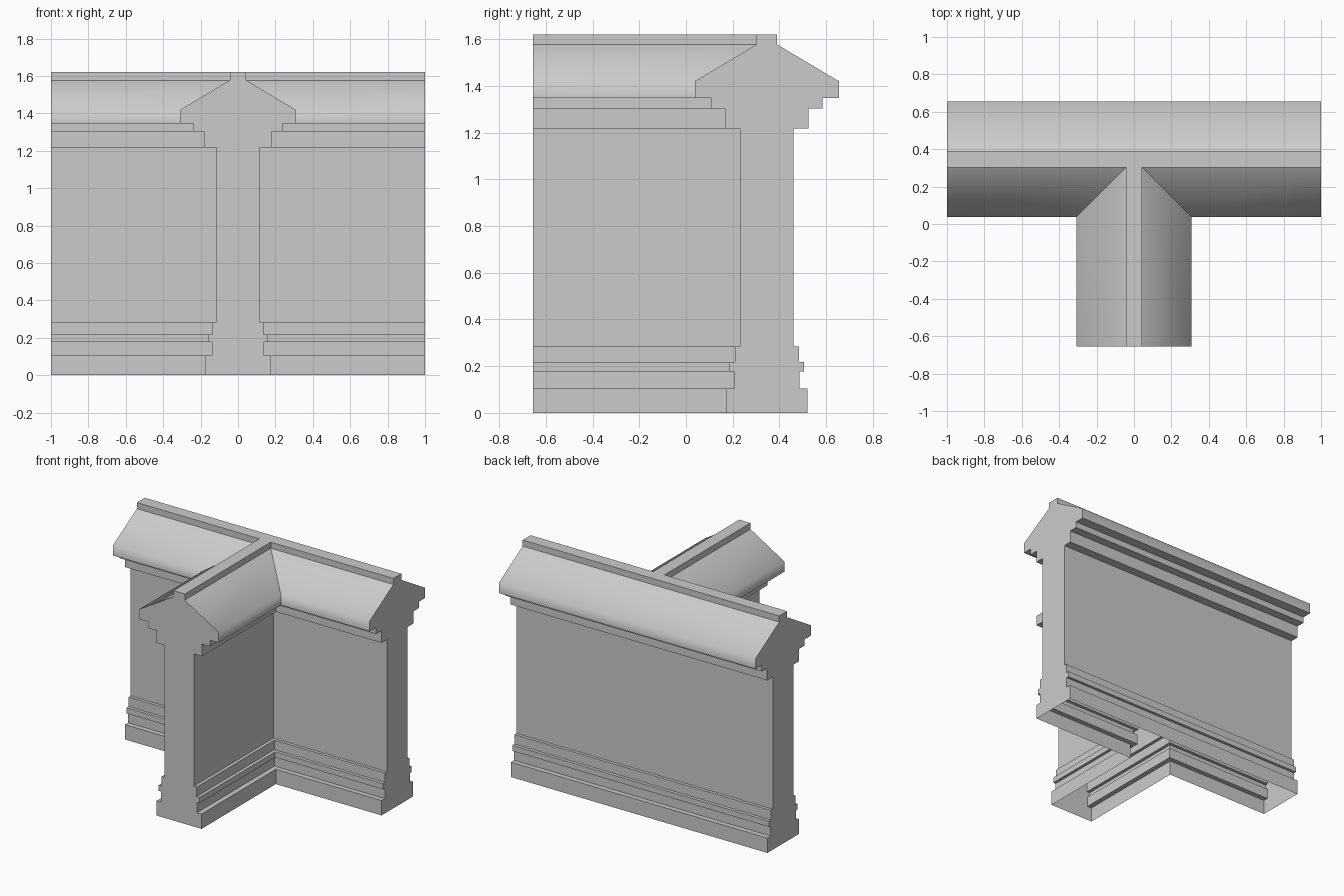
import bpy, bmesh

cube = bpy.data.objects.get("Cube")
if cube:
    bpy.data.objects.remove(cube, do_unlink=True)

# Stone colour
stone = bpy.data.materials.new("grey_stone")
stone.use_nodes = True
colour = (0.6, 0.6, 0.6, 1.0)
stone.diffuse_color = colour
stone.node_tree.nodes["Principled BSDF"].inputs["Base Color"].default_value = colour

CENTRE_Y = 0.346    # centre line of the long wall
STEM_END = -0.655   # front end of the short wall
EAVE_Z = 1.42       # soft edge where the coping slope meets its fascia

# Half-thickness and height, from plinth to ridge
profile = [
    (0.175, 0), (0.175, 0.105),
    (0.14, 0.105), (0.14, 0.178),
    (0.16, 0.178), (0.16, 0.218),
    (0.137, 0.218), (0.137, 0.285),
    (0.115, 0.285), (0.115, 1.217),
    (0.178, 1.217), (0.178, 1.303),
    (0.239, 1.303), (0.239, 1.347),
    (0.308, 1.347), (0.308, EAVE_Z),
    (0.044, 1.577), (0.044, 1.62),
]


def t_outline(d):
    """T-shaped plan of a wall with half-thickness d, anticlockwise."""
    back, front = CENTRE_Y + d, CENTRE_Y - d
    return [(1, back), (-1, back), (-1, front), (-d, front),
            (-d, STEM_END), (d, STEM_END), (d, front), (1, front)]


bm = bmesh.new()
rings = [[bm.verts.new((x, y, z)) for x, y in t_outline(d)] for d, z in profile]

# Moulded wall sides, mitred at the inner corners
for low, high in zip(rings, rings[1:]):
    for i in (0, 2, 3, 5, 6):
        bm.faces.new((low[i], low[i + 1], high[i + 1], high[i]))

# Flat wall ends
for i in (1, 4, 7):
    j = (i + 1) % len(rings[0])
    bm.faces.new([r[j] for r in rings] + [r[i] for r in reversed(rings)])

# Ridge top; the underside stays open
bm.faces.new(rings[-1])

# Everything is crisp except the eave edge
for face in bm.faces:
    face.smooth = True
for edge in bm.edges:
    edge.smooth = all(abs(v.co.z - EAVE_Z) < 0.001 for v in edge.verts)

mesh = bpy.data.meshes.new("t_junction_wall")
bm.to_mesh(mesh)
bm.free()
mesh.materials.append(stone)
wall = bpy.data.objects.new("t_junction_wall", mesh)
bpy.context.collection.objects.link(wall)
